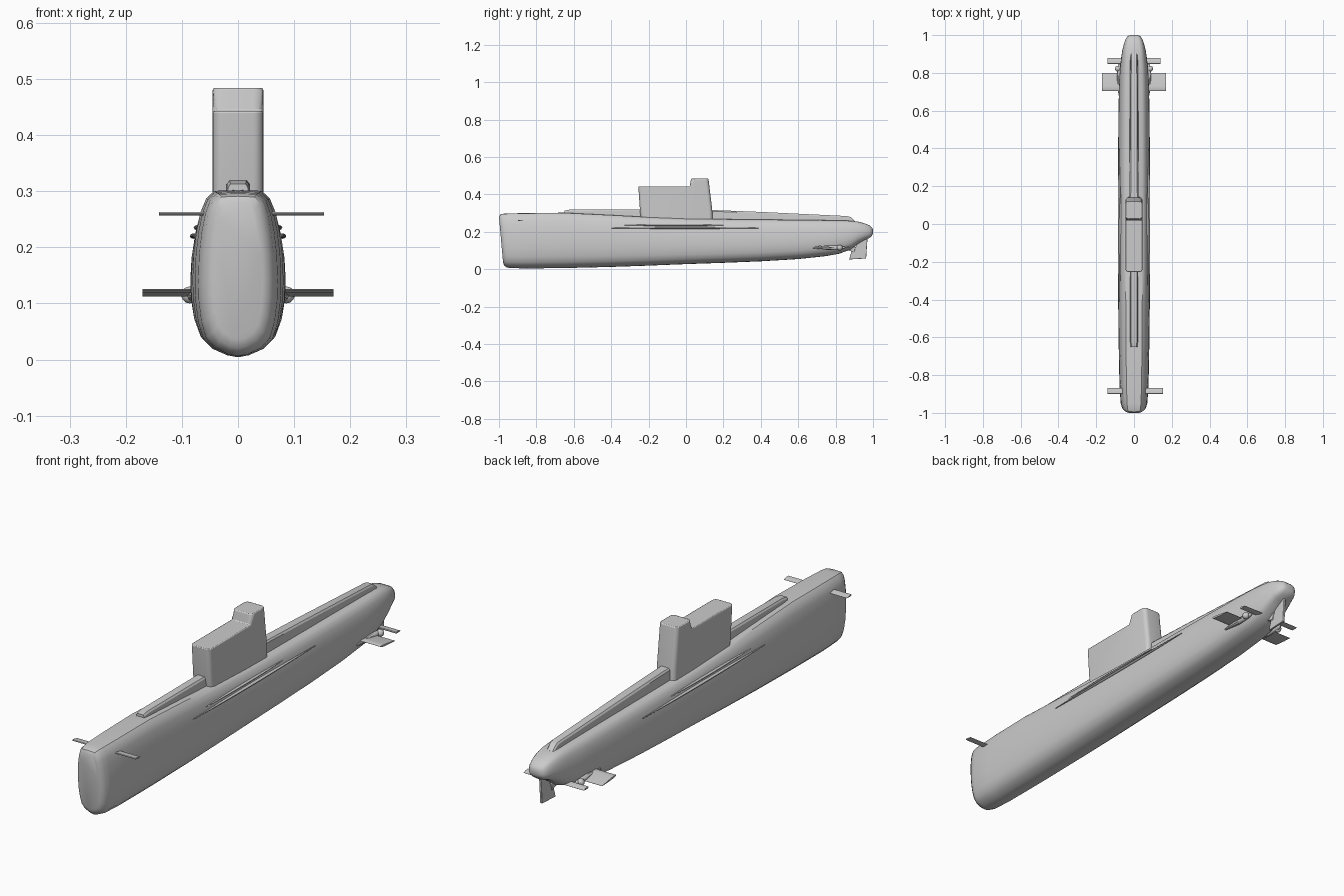
import bpy, bmesh, math
from mathutils import Vector

cube = bpy.data.objects.get("Cube")
if cube:
    bpy.data.objects.remove(cube, do_unlink=True)

grey = bpy.data.materials.new("hull grey")
grey.use_nodes = True
shade = (0.6, 0.6, 0.6, 1)
grey.diffuse_color = shade
grey.node_tree.nodes["Principled BSDF"].inputs["Base Color"].default_value = shade


def finish(name, bm, angle=35):
    bmesh.ops.recalc_face_normals(bm, faces=bm.faces)
    mesh = bpy.data.meshes.new(name)
    bm.to_mesh(mesh)
    bm.free()
    mesh.materials.append(grey)
    ob = bpy.data.objects.new(name, mesh)
    bpy.context.collection.objects.link(ob)
    bpy.ops.object.select_all(action="DESELECT")
    ob.select_set(True)
    bpy.context.view_layer.objects.active = ob
    bpy.ops.object.shade_smooth_by_angle(angle=math.radians(angle))
    return ob


def loft(name, rings, angle=35):
    """Skin a list of closed rings and cap both ends."""
    bm = bmesh.new()
    loops = [[bm.verts.new(p) for p in ring] for ring in rings]
    for a, b in zip(loops, loops[1:]):
        for i in range(len(a)):
            j = (i + 1) % len(a)
            bm.faces.new((a[i], a[j], b[j], b[i]))
    bm.faces.new(loops[0])
    bm.faces.new(loops[-1])
    return finish(name, bm, angle)


def side_plate(name, outline, x, half, round_edges=0.0, soft=0.0):
    """Extrude a (y, z) outline across x, optionally rounding upright edges."""
    bm = bmesh.new()
    face = bm.faces.new([bm.verts.new((x - half, y, z)) for y, z in outline])
    out = bmesh.ops.extrude_face_region(bm, geom=[face])
    moved = [v for v in out["geom"] if isinstance(v, bmesh.types.BMVert)]
    bmesh.ops.translate(bm, verts=moved, vec=(2 * half, 0, 0))
    bmesh.ops.recalc_face_normals(bm, faces=bm.faces)
    if round_edges:
        upright = []
        for e in bm.edges:
            d = e.verts[1].co - e.verts[0].co
            if abs(d.z) > abs(d.y) + abs(d.x) and e.verts[0].co.y != 0.02:
                upright.append(e)
        bmesh.ops.bevel(bm, geom=upright, offset=round_edges, segments=5,
                        profile=0.5, affect="EDGES", clamp_overlap=True)
    ob = finish(name, bm)
    if soft:
        mod = ob.modifiers.new("soft edges", "BEVEL")
        mod.width, mod.segments, mod.angle_limit = soft, 2, math.radians(40)
    return ob


# Hull: one half section (width share, height share) scaled along the length
half_section = [(0, 0), (.25, .012), (.58, .05), (.8, .11), (.92, .21),
                (.985, .34), (1, .46), (.975, .62), (.91, .76), (.82, .87),
                (.7, .95), (.52, .995), (0, 1)]
section = half_section + [(-x, z) for x, z in half_section[-2:0:-1]]

# y, half width, bottom, top, rake of the bow
stations = [(-1, .044, .035, .28, .022), (-.994, .056, .02, .291, .022),
            (-.98, .065, .01, .296, .02), (-.95, .071, .006, .298, .008),
            (-.85, .077, .004, .3, 0), (-.65, .081, .006, .302, 0),
            (-.4, .084, .012, .29, 0), (-.2, .085, .019, .279, 0),
            (0, .085, .027, .271, 0), (.2, .085, .034, .268, 0),
            (.4, .084, .042, .266, 0), (.6, .082, .054, .264, 0),
            (.75, .079, .07, .262, 0), (.82, .075, .083, .261, 0),
            (.88, .068, .105, .259, 0), (.92, .062, .135, .254, 0),
            (.955, .053, .156, .245, 0), (.98, .044, .166, .235, 0),
            (.994, .034, .178, .223, 0), (1, .02, .19, .212, 0)]
loft("hull", [[(x * w, y + rake * (1 - z), lo + z * (hi - lo))
               for x, z in section] for y, w, lo, hi, rake in stations])

# Raised deck casing running fore and aft of the sail
casing = [(-.65, .018, .313), (-.62, .02, .319), (-.25, .021, .32),
          (.15, .023, .316), (.4, .022, .306), (.86, .019, .284),
          (.88, .018, .279), (.905, .016, .256)]
loft("deck_casing", [[(-w * 1.15, y, .24), (-w, y, top - .007),
                      (-w * .75, y, top), (w * .75, y, top),
                      (w, y, top - .007), (w * 1.15, y, .24)]
                     for y, w, top in casing], 25)

# Sail with its taller after part
side_plate("sail", [(-.235, .25), (-.245, .3), (-.255, .443), (.02, .443),
                    (.027, .484), (.12, .484), (.14, .32), (.143, .25)],
           0, .045, .018, .007)


def plane(name, x0, x1, y0, y1, z, thick, tilt=0):
    """Thin foil spanning x0 to x1, with rounded nose and sharp tail."""
    n = [(0, 0), (.06, .4), (.25, .5), (.6, .4), (1, .05),
         (1, -.05), (.6, -.4), (.25, -.5), (.06, -.4)]
    rings = [[(x, y0 + u * (y1 - y0), z + v * thick + tilt * (.5 - u))
              for u, v in n] for x in (x0, x1)]
    loft(name, rings, 30)


for side, tag in ((1, "left"), (-1, "right")):
    # Diving planes
    plane("bow_plane_" + tag, side * .055, .006 + side * .147,
          -.9, -.868, .259, .006, .003)
    plane("stern_plane_" + tag, side * .05, side * .17, .705, .8, .118, .008, .011)
    plane("aft_plane_" + tag, side * .04, side * .14, .848, .88, .118, .008, .003)

    # Propeller hub and its shaft housing
    bm = bmesh.new()
    bmesh.ops.create_uvsphere(bm, u_segments=16, v_segments=10, radius=.015)
    for v in bm.verts:
        v.co = v.co + Vector((side * .086, .822, .115))
    finish("propeller_hub_" + tag, bm)
    loft("shaft_housing_" + tag,
         [[(side * .078 + r * math.cos(a), y, .115 + r * math.sin(a))
           for a in (k * math.tau / 10 for k in range(10))]
          for y, r in ((.68, .004), (.76, .013), (.83, .01), (.85, .004))])

    # Long tapering strakes on the flank
    for label, z, y0, y1, x in (("lower", .22, -.41, .4, .079),
                                ("upper", .235, -.33, .2, .072)):
        rings = []
        for i in range(9):
            t = i / 8
            r = .0015 + .0055 * math.sin(math.pi * t)
            rings.append([(side * (x + r * math.cos(a)), y0 + t * (y1 - y0),
                           z + r * .7 * math.sin(a))
                          for a in (k * math.tau / 8 for k in range(8))])
        loft(label + "_strake_" + tag, rings, 50)

# Rudder and the bracket that carries it
side_plate("rudder", [(.872, .052), (.963, .057), (.972, .19), (.915, .19),
                      (.908, .12), (.888, .105)], 0, .005, 0, .002)
side_plate("rudder_bracket", [(.84, .11), (.9, .09), (.905, .115), (.9, .16),
                              (.85, .16)], 0, .008, 0, .002)
